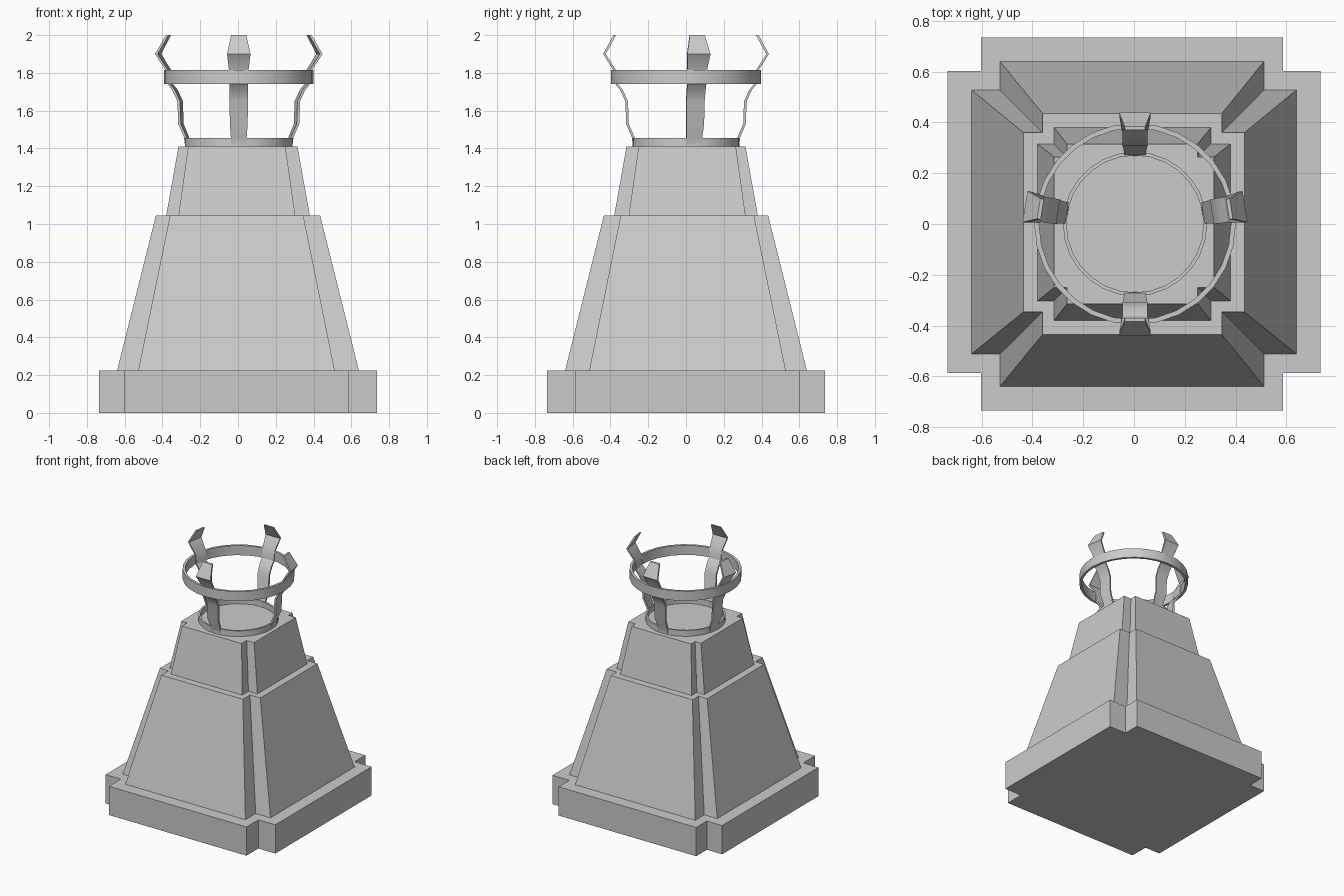
import bpy, bmesh, math

if "Cube" in bpy.data.objects:
    bpy.data.objects.remove(bpy.data.objects["Cube"])


def make_object(name, bm, smooth=False):
    bmesh.ops.recalc_face_normals(bm, faces=bm.faces)
    mesh = bpy.data.meshes.new(name)
    bm.to_mesh(mesh)
    bm.free()
    ob = bpy.data.objects.new(name, mesh)
    bpy.context.collection.objects.link(ob)
    if smooth:
        bpy.ops.object.select_all(action='DESELECT')
        ob.select_set(True)
        bpy.context.view_layer.objects.active = ob
        bpy.ops.object.shade_smooth_by_angle(angle=math.radians(30))
    return ob


def outline(h, lo, hi):
    """Square of half size h with notched corners; arms run lo..hi in x, -hi..-lo in y."""
    a, b = -hi, -lo
    return [(lo, -h), (hi, -h), (hi, a), (h, a), (h, b), (hi, b),
            (hi, h), (lo, h), (lo, b), (-h, b), (-h, a), (lo, a)]


def tier(name, z0, bottom, z1, top):
    bm = bmesh.new()
    rows = [[bm.verts.new((x, y, z)) for x, y in outline(*o)]
            for z, o in ((z0, bottom), (z1, top))]
    n = len(rows[0])
    bm.faces.new(rows[0])
    bm.faces.new(rows[1])
    for i in range(n):
        j = (i + 1) % n
        bm.faces.new((rows[0][i], rows[0][j], rows[1][j], rows[1][i]))
    return make_object(name, bm)


def ring(name, r_in, r_out, z0, z1, sides):
    bm = bmesh.new()
    section = [(r_in, z0), (r_out, z0), (r_out, z1), (r_in, z1)]
    loops = []
    for i in range(sides):
        a = 2 * math.pi * i / sides
        loops.append([bm.verts.new((CX + r * math.cos(a), r * math.sin(a), z))
                      for r, z in section])
    for i in range(sides):
        p, q = loops[i], loops[(i + 1) % sides]
        for k in range(4):
            m = (k + 1) % 4
            bm.faces.new((p[k], q[k], q[m], p[m]))
    return make_object(name, bm, True)


def prong(name, angle, profile, t=0.007):
    """Bent strap following (radius, z, half width), turned to the given angle."""
    bm = bmesh.new()
    c, s = math.cos(angle), math.sin(angle)
    rows = []
    for r, z, w in profile:
        corners = ((r - t, -w), (r + t, -w), (r + t, w), (r - t, w))
        rows.append([bm.verts.new((CX + c * u - s * v, s * u + c * v, z))
                     for u, v in corners])
    bm.faces.new(rows[0])
    bm.faces.new(rows[-1])
    for p, q in zip(rows, rows[1:]):
        for k in range(4):
            m = (k + 1) % 4
            bm.faces.new((p[k], p[m], q[m], q[k]))
    return make_object(name, bm, True)


CX = 0.004

# Stepped pedestal with notched corners
tier("plinth", 0.0, (0.735, -0.603, 0.588), 0.225, (0.735, -0.603, 0.588))
tier("lower_tier", 0.225, (0.64, -0.528, 0.512), 1.045, (0.435, -0.36, 0.346))
tier("upper_tier", 1.045, (0.38, -0.315, 0.303), 1.41, (0.315, -0.264, 0.251))

# Rings of the basket
ring("bottom_ring", 0.27, 0.284, 1.41, 1.455, 28)
ring("top_ring", 0.378, 0.397, 1.74, 1.815, 28)

# Four bent prongs
PROFILE = [(0.275, 1.42, 0.042), (0.28, 1.46, 0.042), (0.31, 1.53, 0.047),
           (0.314, 1.65, 0.049), (0.342, 1.71, 0.05), (0.371, 1.745, 0.05),
           (0.378, 1.815, 0.052), (0.432, 1.90, 0.062), (0.377, 2.0, 0.04)]
for label, deg in (("right", 9), ("back", 90), ("left", 171), ("front", 270)):
    prong(label + "_prong", math.radians(deg), PROFILE)
